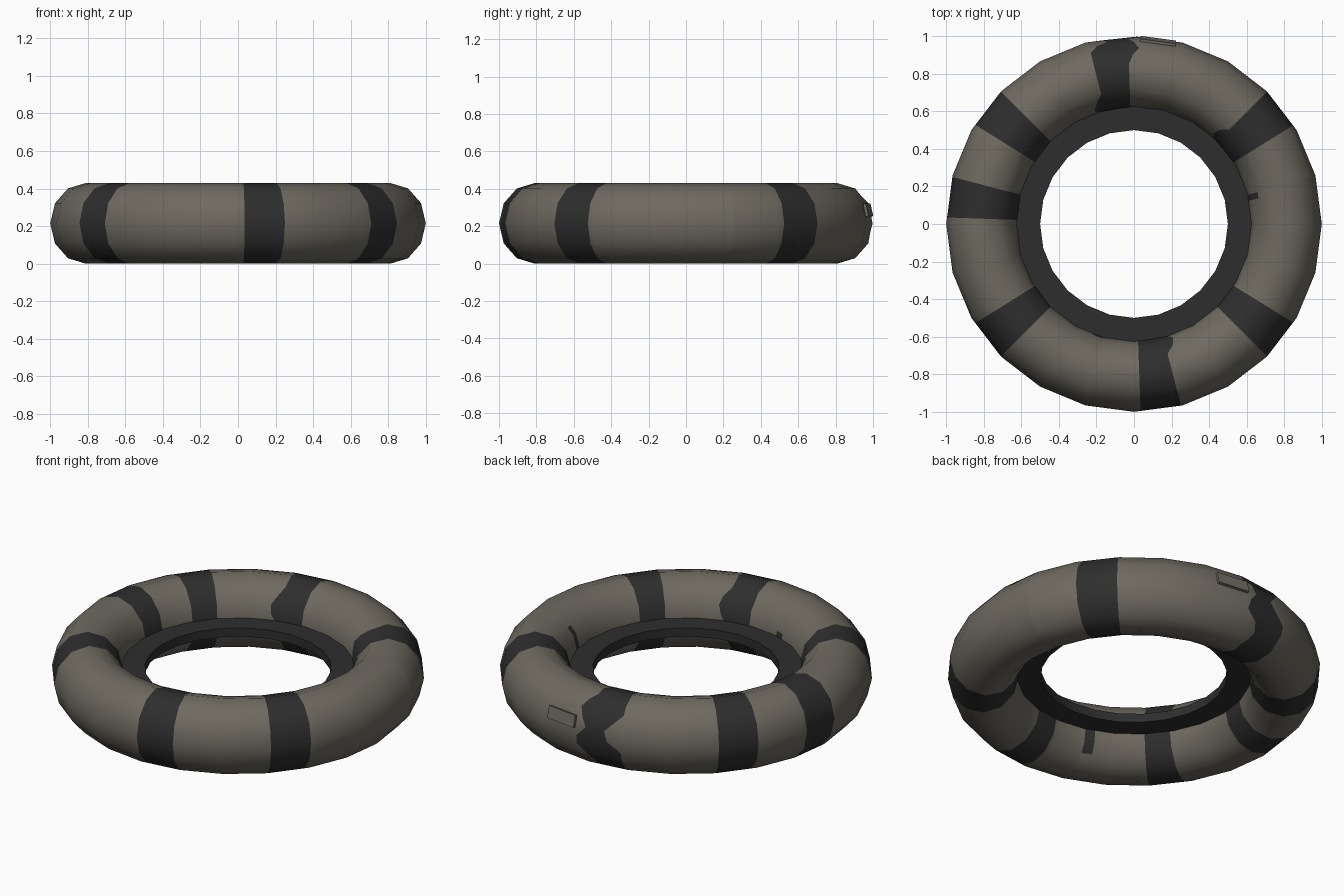
import bpy, bmesh, math
from mathutils import Matrix, Vector

if "Cube" in bpy.data.objects:
    bpy.data.objects.remove(bpy.data.objects["Cube"])

SIDES, ROWS = 24, 24
R, RX, RZ, ZC = 0.81, 0.19, 0.215, 0.215


def material(name, rgb):
    m = bpy.data.materials.new(name)
    m.diffuse_color = (*rgb, 1)
    m.use_nodes = True
    m.node_tree.nodes["Principled BSDF"].inputs["Base Color"].default_value = m.diffuse_color
    return m


grey = material("warm grey", (0.156, 0.143, 0.117))
dark = material("charcoal", (0.027, 0.027, 0.027))


def finish(bm, name, mats, angle=40):
    bmesh.ops.recalc_face_normals(bm, faces=bm.faces)
    me = bpy.data.meshes.new(name)
    bm.to_mesh(me)
    bm.free()
    for m in mats:
        me.materials.append(m)
    ob = bpy.data.objects.new(name, me)
    bpy.context.collection.objects.link(ob)
    bpy.ops.object.select_all(action='DESELECT')
    ob.select_set(True)
    bpy.context.view_layer.objects.active = ob
    bpy.ops.object.shade_smooth_by_angle(angle=math.radians(angle))
    return ob


def ring_point(r, deg, z):
    """Point on a 24-sided ring, kept on the flat sides."""
    step = 360 / SIDES
    off = math.radians(deg % step - step / 2)
    r *= math.cos(math.radians(step / 2)) / math.cos(off)
    t = math.radians(deg)
    return (r * math.cos(t), r * math.sin(t), z)


def tube_section(row):
    """12-sided elliptical section with a midpoint on every side."""
    def corner(i):
        a = math.radians(i * 30)
        return R + RX * math.cos(a), ZC + RZ * math.sin(a)
    a, b = corner(row // 2), corner((row + 1) // 2)
    return (a[0] + b[0]) / 2, (a[1] + b[1]) / 2


def wobble(bumps, phi):
    """Uneven edge: each bump is (section angle, half width, shift)."""
    total = 0
    for centre, width, shift in bumps:
        d = abs((phi - centre + 180) % 360 - 180) / width
        total += shift * max(0, 1 - d * d)
    return total


# Painted bands: start, end, start bumps, end bumps, section angle range
bands = [
    (11.5, 14.5, [], [], (135, 180)),
    (31.8, 44.8, [], [(150, 30, 4)], (0, 360)),
    (91.8, 104.2, [(45, 20, -3.5), (350, 22, -3.5), (315, 20, 2)],
     [(12, 24, -6), (155, 28, 5)], (0, 360)),
    (135.2, 148, [], [], (0, 360)),
    (165.5, 178, [], [], (0, 360)),
    (212, 224.8, [], [], (0, 360)),
    (249.5, 254.5, [], [], (165, 225)),
    (272, 284.5, [], [(150, 28, 4.5)], (0, 360)),
    (315.2, 328.2, [], [], (0, 360)),
]

# Columns around the ring: 24 corners plus the band edges
columns = [(i * 360 / SIDES, None, 0) for i in range(SIDES)]
for b in bands:
    columns += [(b[0], b, 0), (b[1], b, 1)]
columns.sort(key=lambda c: c[0])


def column_angle(col, phi):
    deg, band, side = col
    if band:
        return deg + wobble(band[2 + side], phi)
    for b in bands:                       # corners give way to uneven edges
        s, e = b[0] + wobble(b[2], phi), b[1] + wobble(b[3], phi)
        if deg > b[1]:
            deg = max(deg, e + 0.3)
        elif deg < b[0]:
            deg = min(deg, s - 0.3)
    return deg


# Inflated tube
bm = bmesh.new()
grid = []
for col in columns:
    line = []
    for row in range(ROWS):
        r, z = tube_section(row)
        line.append(bm.verts.new(ring_point(r, column_angle(col, row * 360 / ROWS), z)))
    grid.append(line)
n = len(columns)
for i in range(n):
    mid = (columns[i][0] + (columns[i + 1][0] if i + 1 < n else 360)) / 2
    for j in range(ROWS):
        k = (j + 1) % ROWS
        f = bm.faces.new((grid[i][j], grid[(i + 1) % n][j], grid[(i + 1) % n][k], grid[i][k]))
        phi = (j + 0.5) * 360 / ROWS
        f.material_index = int(any(b[0] < mid < b[1] and b[4][0] < phi < b[4][1] for b in bands))
finish(bm, "inflated_tube", [grey, dark])

# Flat ring on the inside of the tube
bm = bmesh.new()
loops = [[bm.verts.new(ring_point(r, i * 360 / SIDES, z)) for i in range(SIDES)]
         for r, z in ((0.5, 0.188), (0.64, 0.188), (0.64, 0.24), (0.5, 0.24))]
for a in range(4):
    p, q = loops[a], loops[(a + 1) % 4]
    for i in range(SIDES):
        k = (i + 1) % SIDES
        bm.faces.new((p[i], p[k], q[k], q[i]))
finish(bm, "inner_ring", [dark])

# Small raised plate on the back of the tube
bm = bmesh.new()
bmesh.ops.create_cube(bm, size=1)
place = (Matrix.Rotation(math.radians(82.5), 4, 'Z')
         @ Matrix.Translation((0.977, 0, 0.285))
         @ Matrix.Rotation(math.radians(-13), 4, 'Y')
         @ Matrix.Diagonal((0.026, 0.19, 0.07, 1)))
bmesh.ops.transform(bm, matrix=place, verts=bm.verts)
finish(bm, "valve_plate", [grey], 30)
